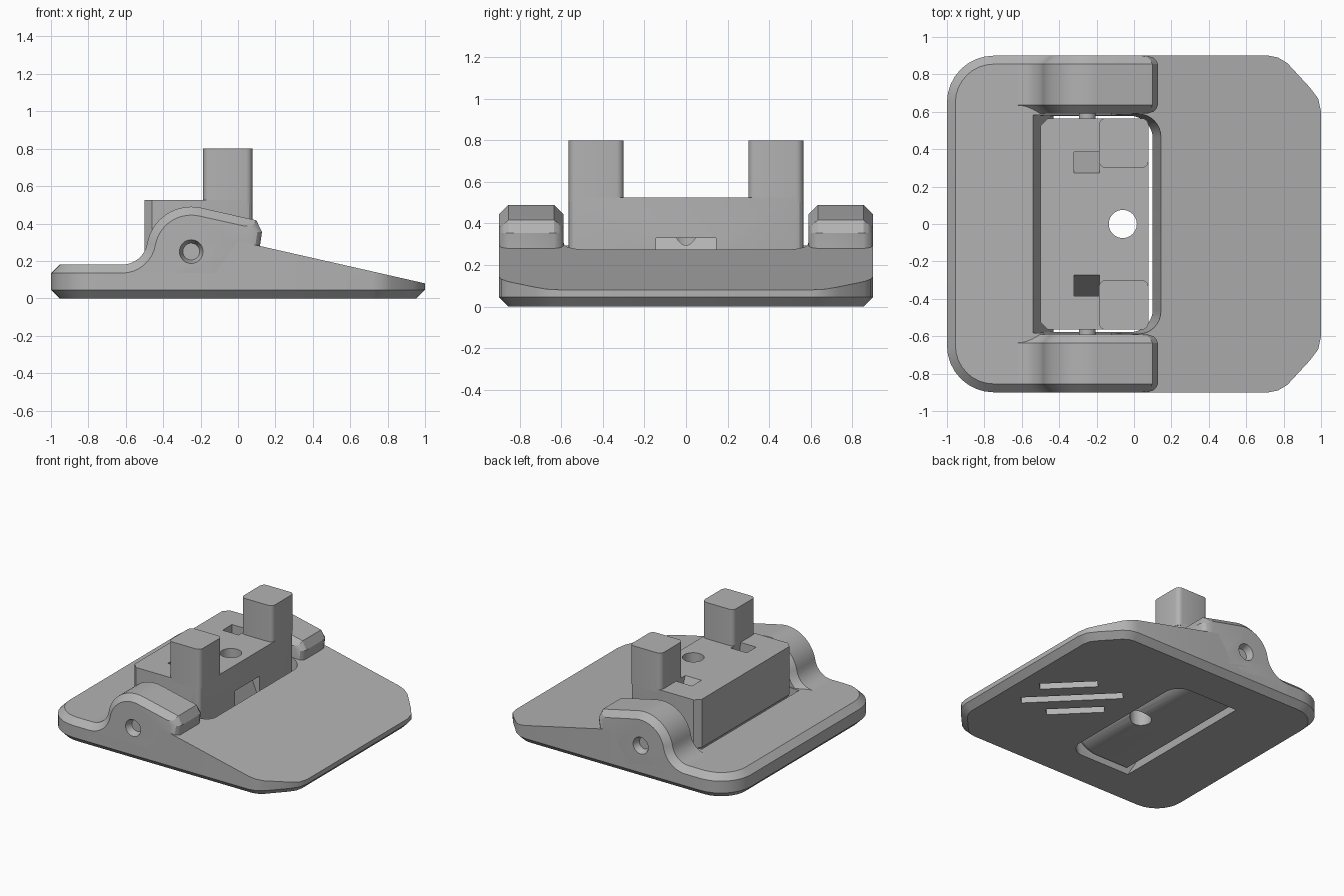
import bpy, bmesh, math
from mathutils import Matrix, Vector

cube = bpy.data.objects.get("Cube")
if cube:
    bpy.data.objects.remove(cube, do_unlink=True)

GREY = bpy.data.materials.new("matte_grey")
GREY.use_nodes = True
tone = (0.45, 0.45, 0.45, 1)
GREY.diffuse_color = tone
GREY.node_tree.nodes["Principled BSDF"].inputs["Base Color"].default_value = tone


def finish(name, bm):
    bmesh.ops.remove_doubles(bm, verts=bm.verts, dist=1e-5)
    bmesh.ops.recalc_face_normals(bm, faces=bm.faces)
    mesh = bpy.data.meshes.new(name)
    bm.to_mesh(mesh)
    bm.free()
    mesh.materials.append(GREY)
    obj = bpy.data.objects.new(name, mesh)
    bpy.context.collection.objects.link(obj)
    return obj


def loft(name, rings, strips=False):
    """Skin equal rings; strips caps a mirrored ring with cross quads."""
    bm = bmesh.new()
    rows = [[bm.verts.new(p) for p in ring] for ring in rings]
    n = len(rows[0])
    for a, b in zip(rows, rows[1:]):
        for i in range(n):
            j = (i + 1) % n
            bm.faces.new((a[i], a[j], b[j], b[i]))
    for row in (rows[0], rows[-1]):
        if strips:
            for i in range(n // 2 - 1):
                bm.faces.new((row[i], row[i + 1], row[n - 2 - i], row[n - 1 - i]))
        else:
            bm.faces.new(row)
    return finish(name, bm)


def box(name, centre, size, turn=0, bevel=0):
    bm = bmesh.new()
    bmesh.ops.create_cube(bm, size=1)
    bmesh.ops.scale(bm, vec=size, verts=bm.verts)
    if bevel:
        upright = [e for e in bm.edges
                   if abs(e.verts[0].co.z - e.verts[1].co.z) > 0.01]
        bmesh.ops.bevel(bm, geom=upright, offset=bevel, segments=4,
                        profile=0.5, affect='EDGES')
    bm.transform(Matrix.Translation(centre) @ Matrix.Rotation(turn, 4, 'Z'))
    return finish(name, bm)


def rod(name, centre, r1, r2, depth, tilt=0):
    bm = bmesh.new()
    bmesh.ops.create_cone(bm, cap_ends=True, segments=40, radius1=r1,
                          radius2=r2, depth=depth)
    bm.transform(Matrix.Translation(centre) @ Matrix.Rotation(tilt, 4, 'X'))
    return finish(name, bm)


def cut(obj, cutters):
    bpy.context.view_layer.objects.active = obj
    for c in cutters:
        c.hide_render = True
        mod = obj.modifiers.new("cut", 'BOOLEAN')
        mod.operation, mod.solver, mod.object = 'DIFFERENCE', 'EXACT', c
        bpy.ops.object.modifier_apply(modifier=mod.name)
        bpy.data.objects.remove(c, do_unlink=True)


def arc(cx, cy, r, start, end, n=8):
    angles = [math.radians(start + (end - start) * i / n) for i in range(n + 1)]
    return [(cx + r * math.cos(a), cy + r * math.sin(a)) for a in angles]


def inset(poly, d):
    """Shrink a clockwise outline by d."""
    out = []
    for i, p in enumerate(poly):
        p = Vector(p)
        e1 = (p - Vector(poly[i - 1])).normalized()
        e2 = (Vector(poly[(i + 1) % len(poly)]) - p).normalized()
        n1, n2 = Vector((e1.y, -e1.x)), Vector((e2.y, -e2.x))
        out.append(tuple(p + (n1 + n2) * d / (1 + n1.dot(n2))))
    return out


CH = 0.045          # chamfer
PX, PZ = -0.25, 0.25  # hinge axis


def slope(x):
    return 0.3065 - 0.2265 * x


def top(x):
    if x <= -0.12:
        return 0.18
    return slope(x) if x >= 0 else 0.3065 + x * 0.1265 / 0.12


# Base plate with wedge
half = arc(-0.75, 0.65, 0.25, 180, 90) + [
    (-0.12, 0.9), (0, 0.9), (0.72, 0.9), (0.77, 0.89), (0.82, 0.86),
    (0.94, 0.73), (0.985, 0.67), (1, 0.6)]
outline = half + [(x, -y) for x, y in reversed(half)]
shrunk = inset(outline, CH)
flat = [x <= -0.12 for x, y in outline]
rim = [(x, y, top(x) - (CH if f else 0)) for (x, y), f in zip(outline, flat)]
crown = [(s[0], s[1], 0.18) if f else r for s, r, f in zip(shrunk, rim, flat)]
base = loft("base_plate", [[(x, y, 0) for x, y in shrunk],
                           [(x, y, CH) for x, y in outline], rim, crown], strips=True)


# Tapered opening for the block, and grooves underneath
def slot_ring(z):
    xl, xr, h, r = -0.43 - 0.61 * z, 0.1 + 0.16 * z, 0.578 + 0.03 * z, 0.12
    pts = [(xl, -h)] + arc(xr - r, r - h, r, -90, 0) + arc(xr - r, h - r, r, 0, 90)
    return [(x, y, z) for x, y in pts + [(xl, h)]]


grooves = [box("groove_cutter", (0.54 + 0.13 * k, -0.02 + 0.12 * k, 0),
               (length, 0.075, 0.1), math.radians(135))
           for k, length in ((-1, 0.4), (0, 0.7), (1, 0.4))]
cut(base, [loft("slot_cutter", [slot_ring(-0.05), slot_ring(0.5)])] + grooves)


# Hinge ears: side profile lofted across the width
def ear_profile(d):
    o, r = max(0, CH - d), 0.06
    tip = 0.13 - (r - math.sqrt(r * r - (r - d) ** 2))
    low = arc(-0.62, 0.316, 0.136 + o, -90, -10)
    high = arc(PX, PZ, 0.24 - o, 170, 77, 14)
    a = tip - 0.03
    return low + high + [(a, slope(a) + 0.133 - o), (tip, 0.355),
                         (tip - 0.015, 0.25), (tip - 0.015, 0.05), (-0.62, 0.05)]


steps = [0, 0.01, 0.025, CH]
parts = [base]
for side, word in ((1, "left"), (-1, "right")):
    spans = [(0.59 + d, d) for d in steps] + [(0.9 - d, d) for d in reversed(steps)]
    ear = loft(word + "_hinge_ear",
               [[(x, side * y, z) for x, z in ear_profile(d)] for y, d in spans])
    wide, thin = (0.045, 0.065) if side < 0 else (0.065, 0.045)
    cut(ear, [rod("pin_cutter", (PX, side * 0.88, PZ), 0.045, 0.067, 0.06,
                  math.radians(-90 * side))])
    parts.append(ear)


# Pivoting block with rounded underside
def block_section(y, d):
    r = 0.04
    xl = -0.5 + r - d
    xr = 0.077 - (r - math.sqrt(r * r - (r - d) ** 2))
    pts = [(xl, 0.525), (xl, 0.16), (-0.41, 0.04)]
    pts += arc(xr - 0.17, 0.21, 0.17, -90, 0) + [(xr, 0.525)]
    return [(x, y, z) for x, z in pts]


bs = [0, 0.006, 0.018, 0.04]
block = loft("pivot_block", [block_section(-0.565 + d, d) for d in bs]
             + [block_section(0.565 - d, d) for d in reversed(bs)])
cutters = [rod("bore_cutter", (-0.06, 0, 0.3), 0.075, 0.075, 1)]
for s in (1, -1):
    wedge = [(s * 0.27, 0.53), (s * 0.385, 0.53), (s * 0.385, 0.28)]
    cutters.append(loft("pocket_cutter", [[(x, y, z) for y, z in wedge]
                                          for x in (-0.32, -0.185)]))
notch = [(0.09, 0.33), (-0.0, 0.33), (0.09, 0.12)]
cutters.append(loft("notch_cutter", [[(x, y, z) for x, z in notch]
                                     for y in (-0.145, 0.145)]))
cut(block, cutters)
parts.append(block)

# Upright posts and hinge pins
for s, word in ((1, "left"), (-1, "right")):
    parts.append(box(word + "_post", (-0.055, s * 0.4325, 0.65),
                     (0.264, 0.265, 0.3), bevel=0.035))
    parts.append(rod(word + "_hinge_pin", (PX, s * 0.6, PZ), 0.045, 0.045, 0.2,
                     math.radians(90)))

# Smooth curved faces, keep edges crisp
bpy.ops.object.select_all(action='DESELECT')
for p in parts:
    p.select_set(True)
bpy.context.view_layer.objects.active = base
bpy.ops.object.shade_smooth_by_angle(angle=math.radians(25))
